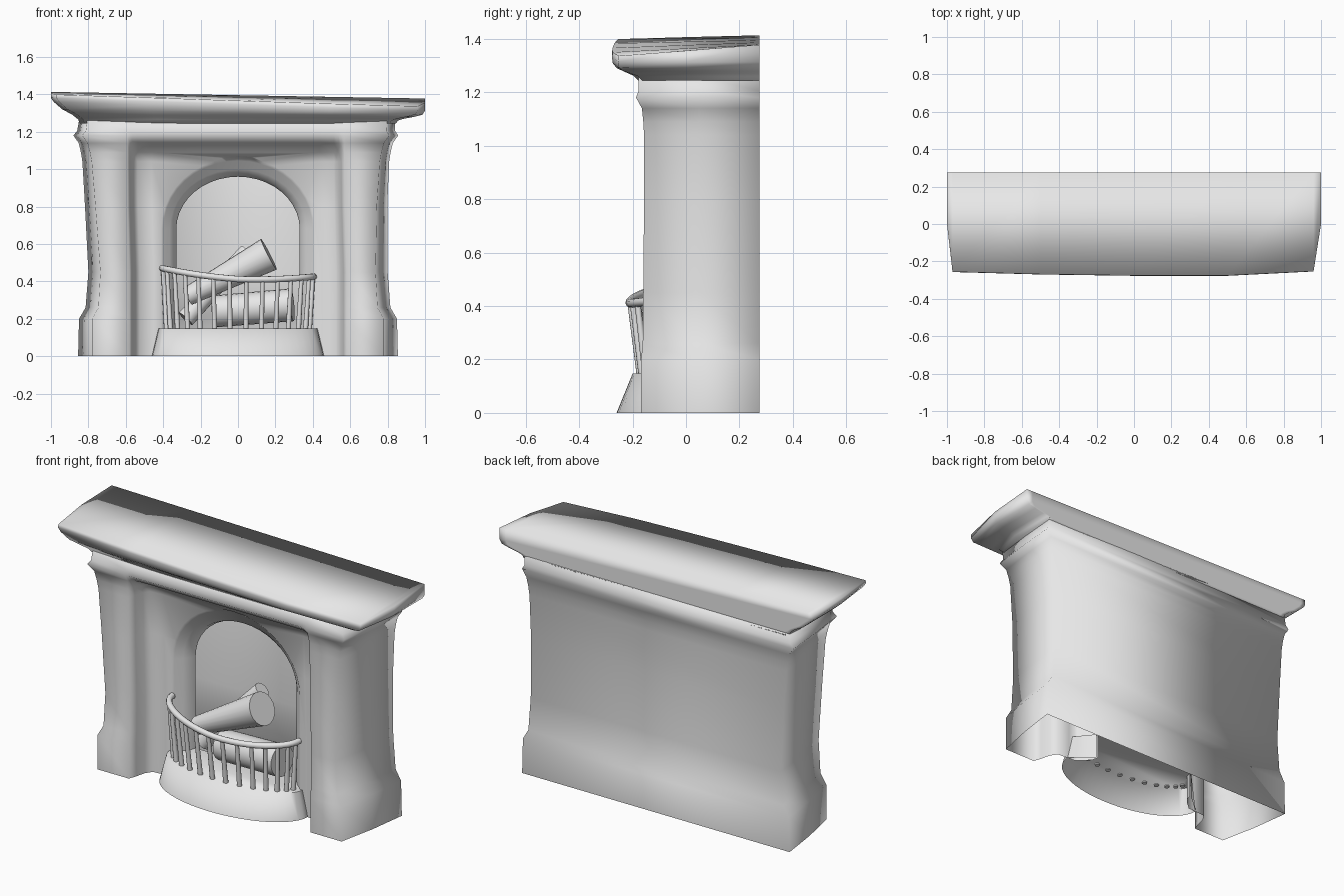
import bpy, bmesh, math
from mathutils import Vector

cube = bpy.data.objects.get("Cube")
if cube:
    bpy.data.objects.remove(cube, do_unlink=True)

stone = bpy.data.materials.new("plain_grey")
stone.use_nodes = True
GREY = (0.8, 0.8, 0.8, 1)
stone.diffuse_color = GREY
for node in stone.node_tree.nodes:
    if node.type == 'BSDF_PRINCIPLED':
        node.inputs["Base Color"].default_value = GREY

BACK = 0.275       # rear wall
PANEL = -0.02      # recessed front panel
HOLE = 0.085       # inner rim of the firebox arch


def select(ob):
    bpy.ops.object.select_all(action='DESELECT')
    ob.select_set(True)
    bpy.context.view_layer.objects.active = ob


def smooth(ob, degrees=50):
    select(ob)
    bpy.ops.object.shade_smooth_by_angle(angle=math.radians(degrees))


def add_mesh(name, bm):
    bmesh.ops.recalc_face_normals(bm, faces=bm.faces[:])
    me = bpy.data.meshes.new(name)
    bm.to_mesh(me)
    bm.free()
    me.materials.append(stone)
    ob = bpy.data.objects.new(name, me)
    bpy.context.collection.objects.link(ob)
    return ob


def skin(bm, rings, closed=True):
    """Join a stack of rings that have equal point counts."""
    rows = [[bm.verts.new(p) for p in ring] for ring in rings]
    n = len(rows[0])
    for a, b in zip(rows, rows[1:]):
        for i in range(n if closed else n - 1):
            j = (i + 1) % n
            bm.faces.new((a[i], a[j], b[j], b[i]))
    return rows


def loft(name, rings, closed=True, cap_start=True):
    bm = bmesh.new()
    rows = skin(bm, rings, closed)
    if cap_start:
        bm.faces.new(rows[0])
    bm.faces.new(rows[-1])
    return add_mesh(name, bm)


def rod(name, start, end, r1, r2, sides=12):
    """Tapered round bar between two points."""
    start, end = Vector(start), Vector(end)
    turn = (end - start).to_track_quat('Z', 'Y')
    rings = []
    for centre, r in ((start, r1), (end, r2)):
        rings.append([centre + turn @ Vector((r * math.cos(t), r * math.sin(t), 0))
                      for t in (math.tau * k / sides for k in range(sides))])
    smooth(loft(name, rings))


# Chimney breast: two pilasters, recessed panel, moulding at the top
def plan(z, hw, shift, front, recess):
    inset = 0.075 - 0.03 * z / 1.25
    d = recess - front
    half = [(hw, BACK), (hw - inset * 0.4, 0.05), (hw - inset, front), (0.58, front),
            (0.565, front + d * 0.3), (0.55, front + d * 0.7),
            (0.525, front + d * 0.95), (0.45, recess)]
    pts = half + [(-x, y) for x, y in reversed(half)]
    return [(x + shift, y, z) for x, y in pts]


levels = [(0, .855, 0, -.168, PANEL), (.2, .85, 0, -.168, PANEL),
          (.26, .815, 0, -.162, PANEL), (.45, .8, 0, -.16, PANEL),
          (.8, .808, -.01, -.157, PANEL), (1.04, .82, -.012, -.157, PANEL - .005),
          (1.09, .828, -.012, -.16, -.05), (1.14, .84, -.012, -.165, -.14),
          (1.18, .868, -.012, -.187, -.185), (1.205, .85, -.01, -.178, -.177),
          (1.26, .845, -.005, -.178, -.177)]
body = loft("chimney_breast", [plan(*lv) for lv in levels])


# Arched firebox opening with a softly flared mouth
def arch(y, hw, top, spring=0.68, floor=-0.02, steps=20):
    pts = [(-hw, y, floor)]
    for k in range(steps + 1):
        t = math.pi * (1 - k / steps)
        pts.append((hw * math.cos(t), y, spring + (top - spring) * math.sin(t)))
    return pts + [(hw, y, floor)]


cutter = loft("firebox_cutter", [arch(-.3, .43, 1.075), arch(-.035, .425, 1.07),
                                 arch(-.01, .4, 1.045), arch(.02, .365, 1),
                                 arch(.05, .34, .97), arch(HOLE, .33, .96)])
cutter.hide_render = True
cut = body.modifiers.new("firebox", 'BOOLEAN')
cut.operation = 'DIFFERENCE'
cut.solver = 'EXACT'
cut.object = cutter
select(body)
bpy.ops.object.modifier_apply(modifier=cut.name)
bpy.data.objects.remove(cutter, do_unlink=True)

# The breast is a hollow shell: open underneath and behind the arch
bm = bmesh.new()
bm.from_mesh(body.data)
openings = [f for f in bm.faces
            if all(v.co.z < 0.001 for v in f.verts)
            or all(abs(v.co.y - HOLE) < 0.001 for v in f.verts)]
bmesh.ops.delete(bm, geom=openings, context='FACES')
bm.to_mesh(body.data)
bm.free()
smooth(body, 180)

# Crooked mantel shelf
edge = [(-1, 0), (-.97, -.255), (-.5, -.268), (0, -.275), (.5, -.275), (.96, -.252), (1, 0)]


def shelf_ring(hw, front, z, tilt_x, tilt_y=0.0, twist=0.0):
    ring = [(x * hw, y * front / .275) for x, y in edge]
    ring += [(x * hw, BACK) for x, y in reversed(edge)]
    return [(x, y, z + tilt_x * x + tilt_y * y + twist * x * y) for x, y in ring]


bm = bmesh.new()
rows = skin(bm, [shelf_ring(.845, .18, 1.245, 0), shelf_ring(.855, .195, 1.263, -.004),
                 shelf_ring(.885, .225, 1.28, -.012), shelf_ring(.94, .258, 1.3, -.022),
                 shelf_ring(.985, .274, 1.325, -.035), shelf_ring(1, .277, 1.347, -.034),
                 shelf_ring(1, .275, 1.381, -.0254, .053, .028)])
count = len(rows[0])
for row in (rows[0], rows[-1]):
    for i in range(len(edge) - 1):
        bm.faces.new((row[i], row[i + 1], row[count - 2 - i], row[count - 1 - i]))
smooth(add_mesh("mantel_shelf", bm), 180)


# Bowed hearth, sloping in towards its top, with the firebox floor behind
def bow(hw, depth, z, steps=24):
    angles = [math.pi * k / steps for k in range(steps + 1)]
    pts = [(hw * math.cos(t), PANEL - depth * math.sin(t), z) for t in angles]
    return [(.34, HOLE, z)] + pts + [(-.34, HOLE, z)]


smooth(loft("hearth", [bow(.46, .24, 0), bow(.425, .18, .147)],
            closed=False, cap_start=False), 75)


# Wavy guard rail and its bars
def rail_point(t):
    x = -.405 * math.cos(t)
    y = PANEL - .19 * math.sin(t)
    z = .412 + .17 * x * x - .035 * x + .04 * max(0, -x)
    return Vector((x, y, z))


curve = bpy.data.curves.new("guard_rail", 'CURVE')
curve.dimensions = '3D'
curve.bevel_depth = 0.017
curve.bevel_resolution = 3
curve.use_fill_caps = True
spline = curve.splines.new('POLY')
spline.points.add(24)
for k, p in enumerate(spline.points):
    p.co = (*rail_point(math.pi * k / 24), 1)
curve.materials.append(stone)
rail = bpy.data.objects.new("guard_rail", curve)
bpy.context.collection.objects.link(rail)
select(rail)
bpy.ops.object.convert(target='MESH')
smooth(bpy.context.view_layer.objects.active)

BARS = 14
for k in range(BARS):
    top = rail_point(math.pi * (k + .6) / (BARS + .2))
    foot = (top.x * .95, PANEL + (top.y - PANEL) * .8, .14)
    rod(f"guard_bar_{k + 1}", foot, top, .014, .011, 10)

# Stacked logs
rod("upper_log", (-.27, .02, .32), (.165, -.015, .545), .05, .092, 20)
rod("lower_log", (-.12, .04, .24), (.29, -.01, .275), .085, .088, 20)
rod("rear_log", (-.28, .08, .2), (.05, .15, .56), .05, .045, 16)
